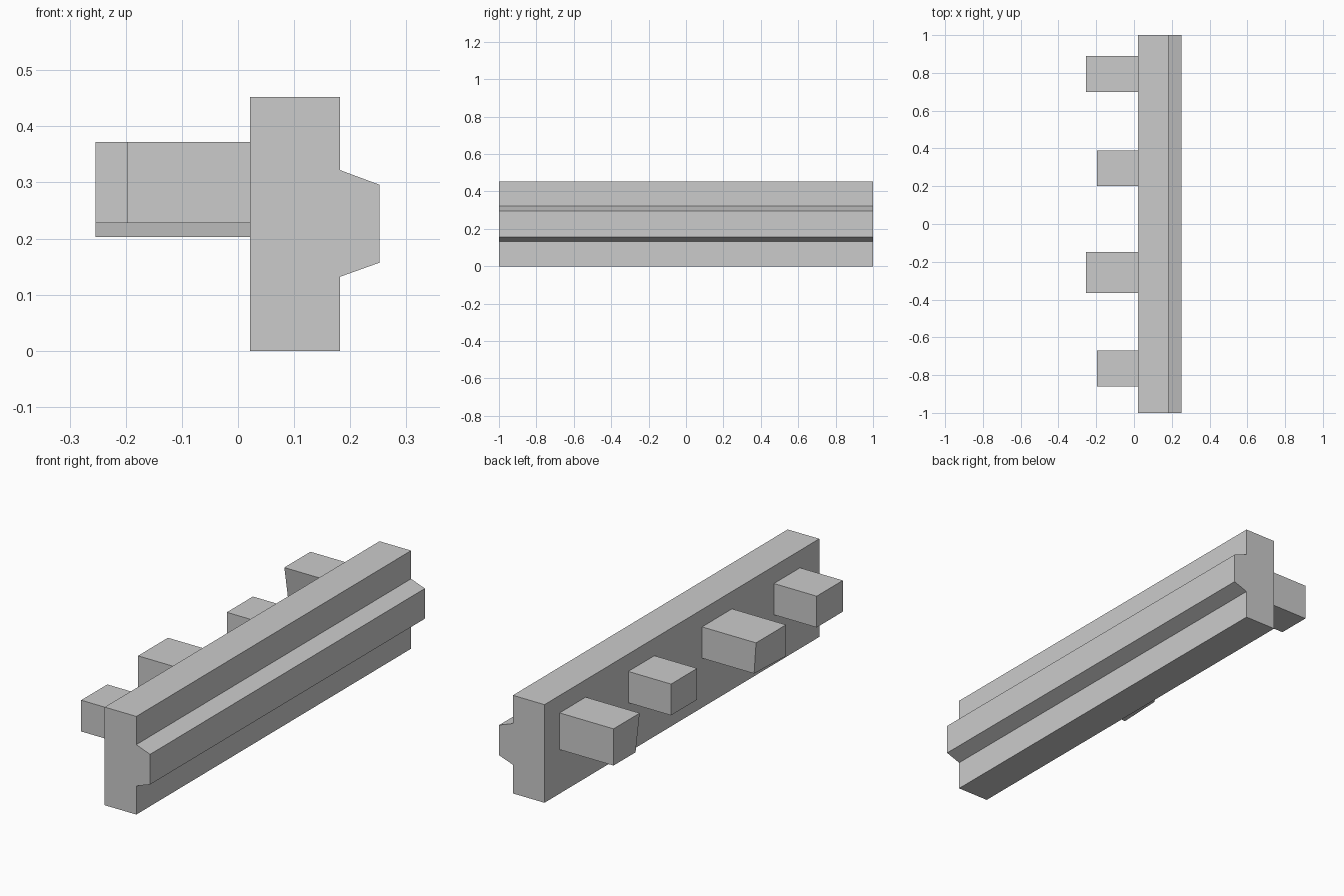
import bpy
import bmesh

cube = bpy.data.objects.get("Cube")
if cube:
    bpy.data.objects.remove(cube, do_unlink=True)

grey = bpy.data.materials.new("light_grey")
grey.use_nodes = True
COLOUR = (0.6, 0.6, 0.6, 1)
grey.diffuse_color = COLOUR
grey.node_tree.nodes["Principled BSDF"].inputs["Base Color"].default_value = COLOUR


def prism(name, profile, y0, y1):
    """Extrude an x-z profile from y0 to y1."""
    bm = bmesh.new()
    face = bm.faces.new([bm.verts.new((x, y0, z)) for x, z in profile])
    ext = bmesh.ops.extrude_face_region(bm, geom=[face])
    for v in ext["geom"]:
        if isinstance(v, bmesh.types.BMVert):
            v.co.y = y1
    bmesh.ops.recalc_face_normals(bm, faces=bm.faces)
    mesh = bpy.data.meshes.new(name)
    bm.to_mesh(mesh)
    bm.free()
    mesh.materials.append(grey)
    obj = bpy.data.objects.new(name, mesh)
    bpy.context.collection.objects.link(obj)
    return obj


# Long beam with a bevelled rail along its right side
BACK, FRONT, RAIL = 0.021, 0.182, 0.252
prism("beam_with_rail", [
    (BACK, 0), (FRONT, 0), (FRONT, 0.132), (RAIL, 0.157),
    (RAIL, 0.296), (FRONT, 0.322), (FRONT, 0.452), (BACK, 0.452)], -1, 1)

# Four blocks behind the beam, alternately short and long
TOP = 0.372
blocks = {}
for name, x, y0, y1, bottom in [
        ("front_block", -0.197, -0.86, -0.67, 0.228),
        ("front_middle_block", -0.254, -0.365, -0.147, 0.228),
        ("rear_middle_block", -0.197, 0.2, 0.39, 0.228),
        ("rear_block", -0.254, 0.7, 0.89, 0.203)]:
    blocks[name] = prism(
        name, [(x, bottom), (BACK, bottom), (BACK, TOP), (x, TOP)], y0, y1)

# Undercut front face of the rear block
for v in blocks["rear_block"].data.vertices:
    if v.co.z < 0.3 and v.co.y < 0.8:
        v.co.y += 0.03

# Slightly skewed lower corner of the front middle block
for v in blocks["front_middle_block"].data.vertices:
    if v.co.z < 0.3 and v.co.y > -0.2 and v.co.x < 0:
        v.co.x += 0.01
